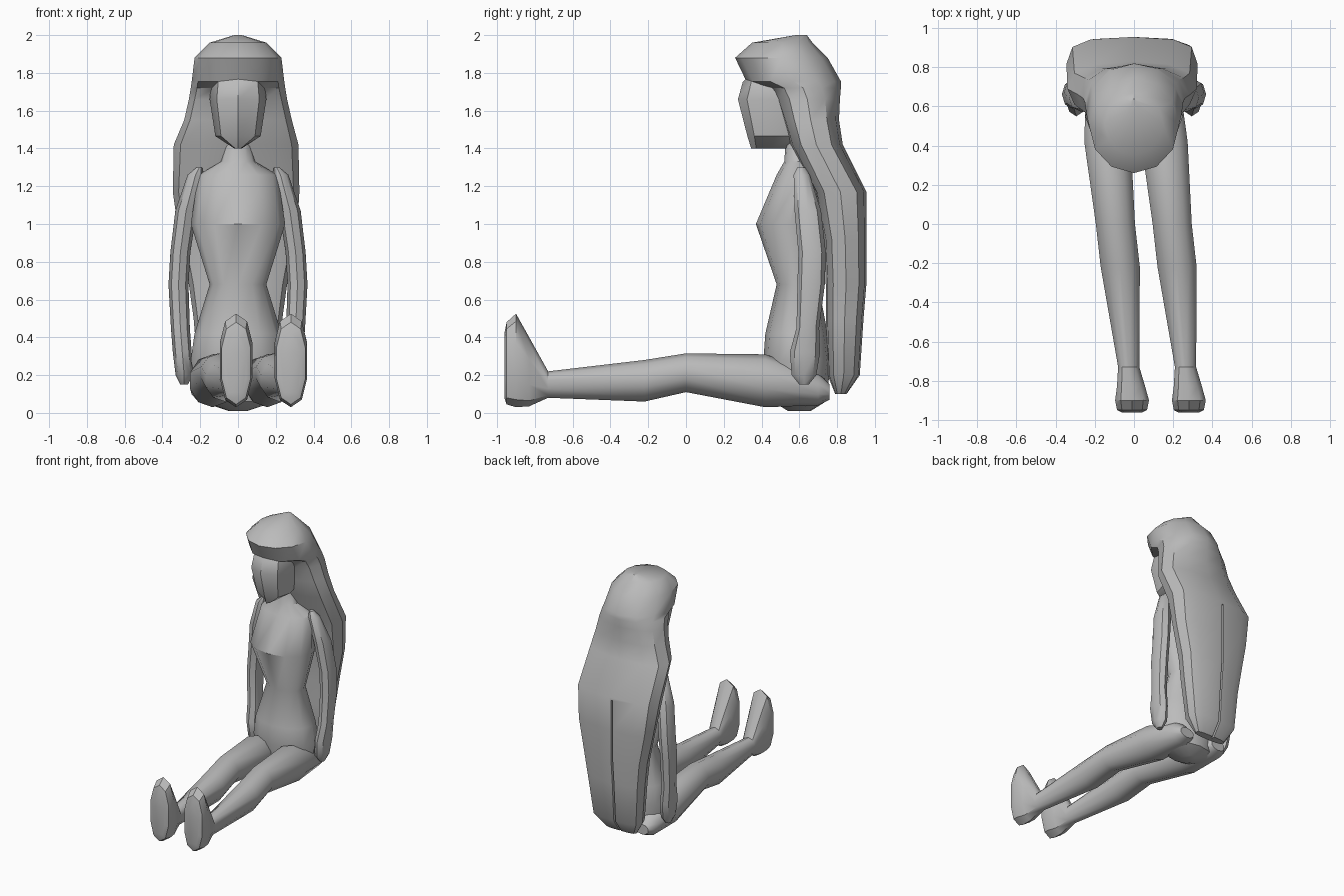
import bpy, bmesh
from math import cos, sin, pi, radians

if "Cube" in bpy.data.objects:
    bpy.data.objects.remove(bpy.data.objects["Cube"])

grey = bpy.data.materials.new("plain grey")
grey.use_nodes = True
colour = (0.5, 0.5, 0.5, 1)
grey.diffuse_color = colour
grey.node_tree.nodes["Principled BSDF"].inputs["Base Color"].default_value = colour


def power(value, exponent):
    return abs(value) ** exponent * (1 if value >= 0 else -1)


def loft(name, rings, axis="z", sides=10, boxy=2.0, shift=0.0, mirror=1, angle=40):
    """Skin rounded rings (position, x centre, x radius, low, high[, boxiness])."""
    bm = bmesh.new()
    loops = []
    for ring in rings:
        along, centre, radius, low, high = ring[:5]
        exponent = 2 / (ring[5] if len(ring) > 5 else boxy)
        loop = []
        for i in range(sides):
            a = 2 * pi * i / sides - pi / 2
            x = (centre + radius * power(cos(a), exponent)) * mirror + shift
            v = (low + high) / 2 + (high - low) / 2 * power(sin(a), exponent)
            loop.append(bm.verts.new((x, v, along) if axis == "z" else (x, along, v)))
        loops.append(loop)
    for a, b in zip(loops, loops[1:]):
        for i in range(sides):
            j = (i + 1) % sides
            bm.faces.new((a[i], a[j], b[j], b[i]))
    bm.faces.new(loops[0])
    bm.faces.new(loops[-1])
    bmesh.ops.recalc_face_normals(bm, faces=bm.faces)
    mesh = bpy.data.meshes.new(name)
    bm.to_mesh(mesh)
    bm.free()
    mesh.materials.append(grey)
    obj = bpy.data.objects.new(name, mesh)
    bpy.context.collection.objects.link(obj)
    smooth(obj, angle)
    return obj


def smooth(obj, angle):
    bpy.ops.object.select_all(action="DESELECT")
    obj.select_set(True)
    bpy.context.view_layer.objects.active = obj
    bpy.ops.object.shade_smooth_by_angle(angle=radians(angle))


# Torso from pelvis to neck
loft("torso", [
    (0.01, 0, 0.05, 0.54, 0.66),
    (0.06, 0, 0.20, 0.46, 0.74),
    (0.28, 0, 0.25, 0.41, 0.77),
    (0.42, 0, 0.23, 0.42, 0.75),
    (0.68, 0, 0.15, 0.48, 0.70),
    (1.00, 0, 0.25, 0.37, 0.73),
    (1.26, 0, 0.21, 0.48, 0.73),
    (1.33, 0, 0.09, 0.52, 0.68),
    (1.46, 0, 0.06, 0.53, 0.65),
], sides=12)

# Head, wedge shaped towards the chin
loft("head", [
    (1.40, 0, 0.02, 0.345, 0.56),
    (1.465, 0, 0.12, 0.325, 0.62),
    (1.66, 0, 0.15, 0.275, 0.66),
    (1.75, 0, 0.14, 0.30, 0.66),
    (1.82, 0, 0.10, 0.36, 0.60),
], sides=8, boxy=2.4)

# Long hair with a fringe that steps back around the face
hair = loft("hair", [
    (0.10, -0.02, 0.13, 0.79, 0.85, 3),
    (0.20, -0.01, 0.20, 0.75, 0.92, 3),
    (0.50, 0, 0.235, 0.74, 0.94, 3),
    (0.68, 0, 0.26, 0.74, 0.955, 3),
    (0.92, 0, 0.31, 0.73, 0.955, 3),
    (1.17, -0.01, 0.335, 0.68, 0.955, 3),
    (1.42, -0.01, 0.33, 0.55, 0.83, 2.5),
    (1.55, 0, 0.285, 0.51, 0.81, 2.5),
    (1.66, 0, 0.26, 0.47, 0.815, 2.3),
    (1.72, 0, 0.25, 0.42, 0.82),
    (1.755, 0, 0.245, 0.32, 0.82),
    (1.88, 0, 0.23, 0.26, 0.75),
    (1.96, 0, 0.15, 0.35, 0.67),
    (2.00, 0, 0.02, 0.58, 0.64),
], sides=12, angle=35)

# Narrow parting down the back of the hair
bpy.ops.mesh.primitive_cube_add(size=1, location=(-0.03, 0.93, 0.55))
cutter = bpy.context.object
cutter.name = "parting_cutter"
cutter.scale = (0.014, 0.2, 1.2)
cutter.hide_render = True
cutter.data.materials.append(grey)
cut = hair.modifiers.new("parting", "BOOLEAN")
cut.operation = "DIFFERENCE"
cut.solver = "EXACT"
cut.object = cutter
bpy.context.view_layer.objects.active = hair
bpy.ops.object.modifier_apply(modifier=cut.name)
bpy.data.objects.remove(cutter)
smooth(hair, 35)

# Arms hanging at the sides, ending in mitten hands
arm = [
    (0.15, 0.285, 0.02, 0.60, 0.65),
    (0.20, 0.285, 0.045, 0.56, 0.69),
    (0.32, 0.295, 0.05, 0.55, 0.71),
    (0.45, 0.305, 0.05, 0.585, 0.705),
    (0.68, 0.315, 0.053, 0.59, 0.735),
    (0.85, 0.305, 0.053, 0.595, 0.74),
    (1.07, 0.275, 0.057, 0.575, 0.715),
    (1.26, 0.225, 0.042, 0.57, 0.655),
    (1.30, 0.205, 0.015, 0.59, 0.63),
]
for side, mirror in (("left", 1), ("right", -1)):
    loft(side + "_arm", arm, sides=8, mirror=mirror)

# Legs stretched forward, both angled the same way
leg = [
    (0.76, -0.15, 0.06, 0.07, 0.15),
    (0.70, -0.15, 0.10, 0.04, 0.21),
    (0.42, -0.135, 0.125, 0.03, 0.31),
    (0.00, -0.095, 0.105, 0.11, 0.315),
    (-0.22, -0.07, 0.105, 0.06, 0.28),
    (-0.73, -0.027, 0.057, 0.08, 0.22),
    (-0.83, -0.015, 0.075, 0.035, 0.40, 2.4),
    (-0.90, -0.01, 0.09, 0.03, 0.525, 2.4),
    (-0.95, -0.01, 0.08, 0.045, 0.48, 2.4),
    (-0.962, -0.01, 0.055, 0.08, 0.42, 2.4),
]
for side, shift in (("left", 0.29), ("right", 0)):
    loft(side + "_leg", leg, axis="y", sides=10, shift=shift)
